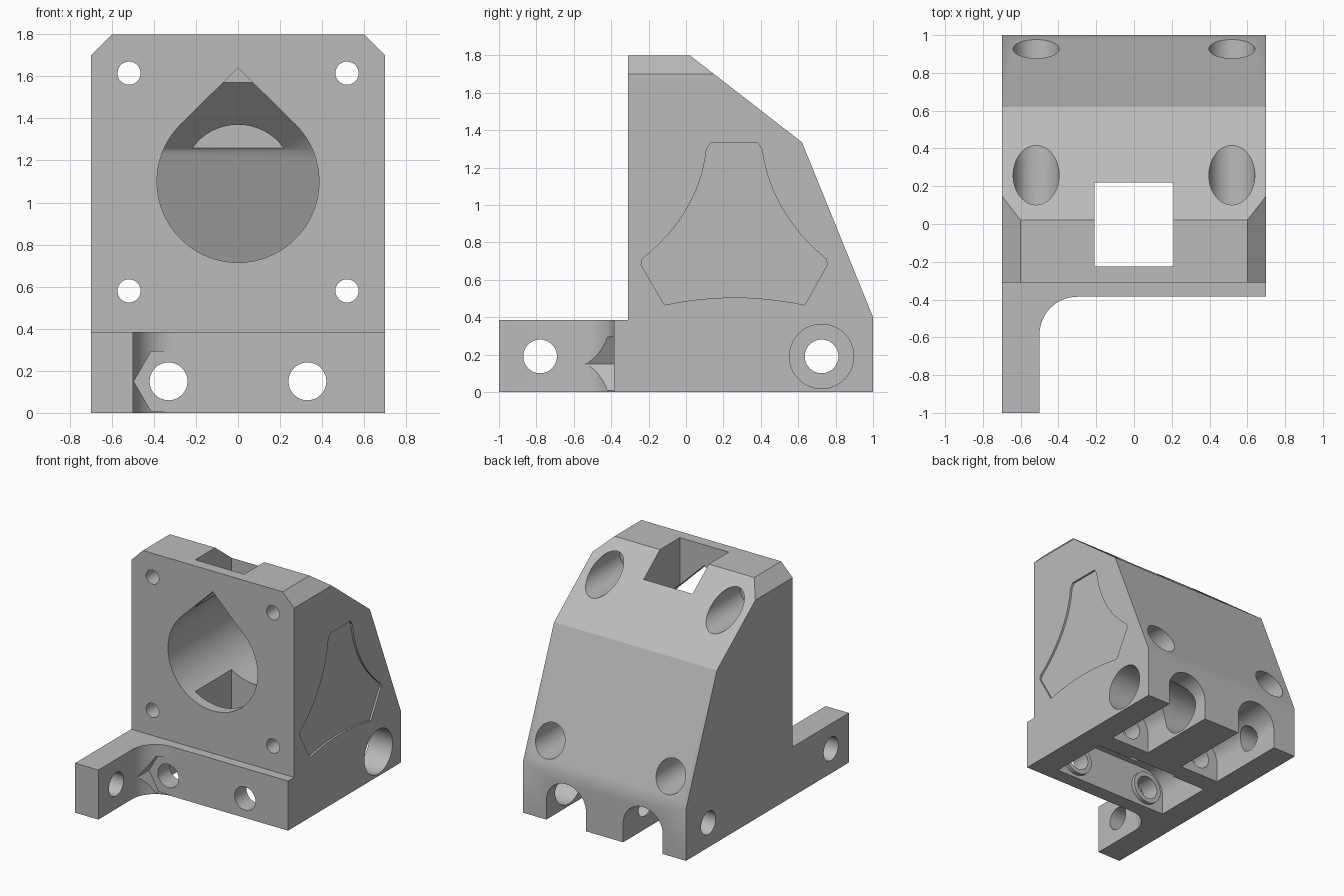
import bpy, bmesh, math
from mathutils import Vector

if "Cube" in bpy.data.objects:
    bpy.data.objects.remove(bpy.data.objects["Cube"])

grey = bpy.data.materials.new("plain grey")
grey.diffuse_color = (0.5, 0.5, 0.5, 1)
grey.use_nodes = True
grey.node_tree.nodes["Principled BSDF"].inputs["Base Color"].default_value = grey.diffuse_color


def prism(name, pts, axis, a, b, planes=()):
    """Extrude a 2D outline along an axis from a to b, then trim it with planes."""
    place = {"x": lambda p, t: (t, p[0], p[1]),
             "y": lambda p, t: (p[0], t, p[1]),
             "z": lambda p, t: (p[0], p[1], t)}[axis]
    bm = bmesh.new()
    lo = [bm.verts.new(place(p, a)) for p in pts]
    hi = [bm.verts.new(place(p, b)) for p in pts]
    n = len(pts)
    bm.faces.new(lo)
    bm.faces.new(hi)
    for i in range(n):
        j = (i + 1) % n
        bm.faces.new((lo[i], lo[j], hi[j], hi[i]))
    for co, no in planes:
        r = bmesh.ops.bisect_plane(bm, geom=bm.verts[:] + bm.edges[:] + bm.faces[:],
                                   plane_co=co, plane_no=no, clear_outer=True)
        edges = [e for e in r["geom_cut"] if isinstance(e, bmesh.types.BMEdge)]
        bmesh.ops.edgeloop_fill(bm, edges=edges)
    bmesh.ops.recalc_face_normals(bm, faces=bm.faces[:])
    me = bpy.data.meshes.new(name)
    bm.to_mesh(me)
    bm.free()
    me.materials.append(grey)
    ob = bpy.data.objects.new(name, me)
    bpy.context.collection.objects.link(ob)
    return ob


def arc(cx, cy, r, a0=0, a1=360, n=64):
    """Points on an arc; a full circle leaves out the repeated end point."""
    m = n if abs(a1 - a0) == 360 else n + 1
    return [(cx + r * math.cos(math.radians(a0 + (a1 - a0) * i / n)),
             cy + r * math.sin(math.radians(a0 + (a1 - a0) * i / n))) for i in range(m)]


def combine(ob, other, op="DIFFERENCE"):
    mod = body.modifiers.new(other.name, "BOOLEAN")
    mod.operation, mod.solver, mod.object = op, "EXACT", other
    bpy.context.view_layer.objects.active = ob
    bpy.ops.object.modifier_apply(modifier=mod.name)
    bpy.data.objects.remove(other, do_unlink=True)


def cut(*args, **kw):
    combine(body, prism("cutter", *args, **kw))


# Main housing with sloped back and chamfered top corners
body = prism("motor_mount_body",
             [(-0.31, 0), (1, 0), (1, 0.4), (0.62, 1.335), (0.02, 1.8), (-0.31, 1.8)],
             "x", -0.7, 0.7,
             planes=[((s * 0.6, 0, 1.8), (s, 0, 1)) for s in (-1, 1)])

# Base step and side arm with an inner fillet
foot = [(-0.7, -1), (-0.5, -1)] + arc(-0.3, -0.585, 0.2, 180, 90, 16)
foot += [(0.7, -0.385), (0.7, -0.1), (-0.7, -0.1)]
combine(body, prism("base_and_arm", foot, "z", 0, 0.385), "UNION")

# Hollow teardrop bore that follows the sloped back
drop = arc(0, 1.1, 0.385, 135, 405) + [(0, 1.64)]
cut(drop, "y", -0.5, 1.0, planes=[((0, 0.53, 1.26), (0, 1, 1)),
                                 ((0, 0.56, 1.22), (0, 1, 0.6)),
                                 ((0, 0.57, 1.18), (0, 0.926, 0.377))])
cut(arc(0, 1.1, 0.27), "y", -0.2, 0.53)

# Rounded pocket across the underside, with ring bosses on its front wall
pocket = [(0.5, -0.1)] + arc(0.33, 0.15, 0.17, 0, 90, 16)
pocket += arc(-0.33, 0.15, 0.17, 90, 180, 16) + [(-0.5, -0.1)]
cut(pocket, "y", -0.27, 0.2)
for s in (-1, 1):
    combine(body, prism("ring_boss", arc(s * 0.33, 0.15, 0.125), "y", -0.3, -0.24), "UNION")

# Square shaft from the top to the underside
cut([(-0.21, -0.225), (0.21, -0.225), (0.21, 0.22), (-0.21, 0.22)], "z", -0.2, 2)

for s in (-1, 1):
    # Base screw holes and arched slots at the back
    cut(arc(s * 0.33, 0.15, 0.09, n=48), "y", -0.7, 1.2)
    x = s * 0.33
    cut([(x + 0.17, -0.1)] + arc(x, 0.15, 0.17, 0, 180, 32) + [(x - 0.17, -0.1)],
        "y", 0.35, 1.2)
    # Corner screw holes, counterbored from the back
    for z in (0.58, 1.615):
        cut(arc(s * 0.518, z, 0.055, n=40), "y", -0.5, 1.2)
        cut(arc(s * 0.518, z, 0.122, n=48), "y", -0.1, 1.2)

# Hexagonal nut recess in the arm fillet
cut(arc(-0.33, 0.15, 0.165, n=6), "y", -0.7, -0.385)

# Cross holes in arm and base, the base one counterbored from the right
cut(arc(-0.78, 0.19, 0.09, n=48), "x", -0.9, -0.4)
cut(arc(0.725, 0.19, 0.09, n=48), "x", -0.9, 0.9)
cut(arc(0.725, 0.19, 0.172), "x", -0.15, 0.9)


def bow(a, m, b, n=12):
    """Curve from a to b passing through m halfway."""
    a, m, b = Vector(a), Vector(m), Vector(b)
    c = 2 * m - (a + b) / 2
    return [tuple((1 - t) ** 2 * a + 2 * t * (1 - t) * c + t * t * b)
            for t in (i / n for i in range(n + 1))]


# Shallow three-sided panel recess on the right side
panel = bow((0.11, 1.3), (0.005, 0.98), (-0.235, 0.71)) + [(-0.24, 0.68)]
panel += bow((-0.115, 0.465), (0.26, 0.505), (0.635, 0.465)) + [(0.755, 0.68)]
panel += bow((0.75, 0.71), (0.515, 0.98), (0.405, 1.3)) + [(0.38, 1.335), (0.135, 1.335)]
cut(panel, "x", 0.685, 0.8)

# Smooth the round holes, keep the edges sharp
bpy.ops.object.select_all(action="DESELECT")
body.select_set(True)
bpy.context.view_layer.objects.active = body
bpy.ops.object.shade_smooth_by_angle(angle=math.radians(25))
